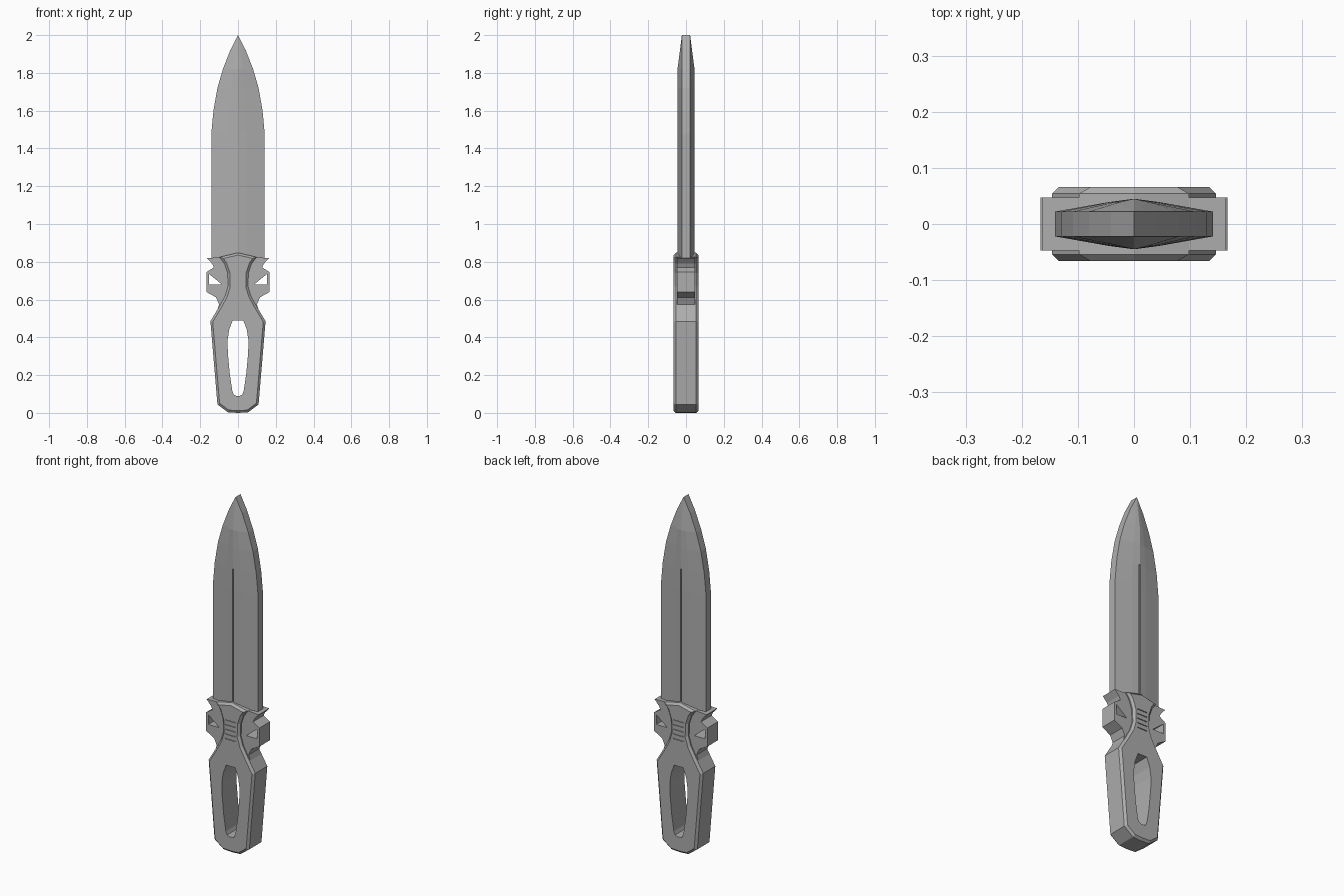
import bpy, bmesh

if "Cube" in bpy.data.objects:
    bpy.data.objects.remove(bpy.data.objects["Cube"])

steel = bpy.data.materials.new("dark_steel")
steel.diffuse_color = (0.42, 0.42, 0.42, 1)
steel.use_nodes = True
steel.node_tree.nodes["Principled BSDF"].inputs["Base Color"].default_value = steel.diffuse_color


def mirrored(half):
    """Close a half outline (x >= 0, listed top to bottom) across x = 0."""
    return half + [(-x, z) for x, z in reversed(half) if x > 0]


def add_object(name, bm):
    bmesh.ops.recalc_face_normals(bm, faces=bm.faces)
    mesh = bpy.data.meshes.new(name)
    bm.to_mesh(mesh)
    bm.free()
    mesh.materials.append(steel)
    ob = bpy.data.objects.new(name, mesh)
    bpy.context.collection.objects.link(ob)
    return ob


def add_prism(bm, outline, y0, y1, chamfer=0):
    """Extrude an x-z outline from y0 to y1, optionally chamfering both caps."""
    y0, y1 = y0 + chamfer, y1 - chamfer
    a = [bm.verts.new((x, y0, z)) for x, z in outline]
    b = [bm.verts.new((x, y1, z)) for x, z in outline]
    caps = [bm.faces.new(a), bm.faces.new(b)]
    for i in range(len(a)):
        j = (i + 1) % len(a)
        bm.faces.new((a[i], a[j], b[j], b[i]))
    if chamfer:
        bmesh.ops.recalc_face_normals(bm, faces=bm.faces)
        for cap in caps:
            bmesh.ops.inset_region(bm, faces=[cap], thickness=chamfer,
                                   depth=chamfer, use_even_offset=True)


def prism(name, outline, half, chamfer=0):
    bm = bmesh.new()
    add_prism(bm, outline, -half, half, chamfer)
    return add_object(name, bm)


def cut(target, cutter):
    mod = target.modifiers.new("cut_" + cutter.name, 'BOOLEAN')
    mod.operation = 'DIFFERENCE'
    mod.solver = 'EXACT'
    mod.object = cutter
    cutter.hide_render = True
    cutter.hide_set(True)


# Blade: faceted cross-sections lofted up to the tip
stations = [(0.80, 0.141, 0.045), (1.48, 0.141, 0.045), (1.60, 0.130, 0.045),
            (1.72, 0.109, 0.045), (1.82, 0.080, 0.045), (1.92, 0.041, 0.032),
            (2.00, 0.0, 0.022)]
bm = bmesh.new()
rings = []
for z, w, t in stations:
    mid = 0.022 + (t - 0.022) * 0.74
    front = [(-w, -0.022), (-w * 0.32, -mid), (0, -t), (w * 0.32, -mid), (w, -0.022)]
    section = front + [(-x, -y) for x, y in front]
    rings.append([bm.verts.new((x, y, z)) for x, y in section])
for lo, hi in zip(rings, rings[1:]):
    for i in range(10):
        j = (i + 1) % 10
        bm.faces.new((lo[i], lo[j], hi[j], hi[i]))
bm.faces.new(rings[0])
bmesh.ops.remove_doubles(bm, verts=bm.verts, dist=1e-5)
blade = add_object("blade", bm)

# Narrow groove along both blade faces
bm = bmesh.new()
slot = [(-0.004, 0.78), (0.004, 0.78), (0.004, 1.6), (-0.004, 1.6)]
add_prism(bm, slot, -0.08, -0.039)
add_prism(bm, slot, 0.039, 0.08)
cut(blade, add_object("blade_groove_cutter", bm))

# Guard with hooked wings
guard = prism("guard", mirrored([
    (0, 0.842), (0.09, 0.823), (0.164, 0.82), (0.137, 0.790), (0.128, 0.770),
    (0.167, 0.745), (0.167, 0.64), (0.117, 0.612), (0.100, 0.575),
    (0.115, 0.53), (0.10, 0.51), (0, 0.51)]), 0.047)

# Triangular windows in the wings
bm = bmesh.new()
for s in (-1, 1):
    add_prism(bm, [(s * 0.153, 0.735), (s * 0.153, 0.68), (s * 0.085, 0.68)], -0.1, 0.1)
cut(guard, add_object("guard_window_cutter", bm))

# Handle with waisted neck and chamfered rims
handle = prism("handle", mirrored([
    (0, 0.848), (0.098, 0.825), (0.072, 0.79), (0.055, 0.74), (0.053, 0.67),
    (0.068, 0.62), (0.098, 0.565), (0.146, 0.485), (0.109, 0.045),
    (0.053, 0.003), (0, 0.0)]), 0.066, 0.012)

# Long opening through the handle
cut(handle, prism("handle_opening_cutter", mirrored([
    (0.028, 0.49), (0.047, 0.44), (0.055, 0.385), (0.054, 0.32), (0.044, 0.21),
    (0.030, 0.115), (0.022, 0.096), (0.010, 0.09)]), 0.1))

# Thumb grooves across both sides of the neck
bm = bmesh.new()
for k in range(5):
    z = 0.64 + k * 0.0265
    bar = [(-0.031, z - 0.002), (0.031, z - 0.002), (0.031, z + 0.002), (-0.031, z + 0.002)]
    add_prism(bm, bar, -0.1, -0.061)
    add_prism(bm, bar, 0.061, 0.1)
cut(handle, add_object("neck_groove_cutter", bm))
